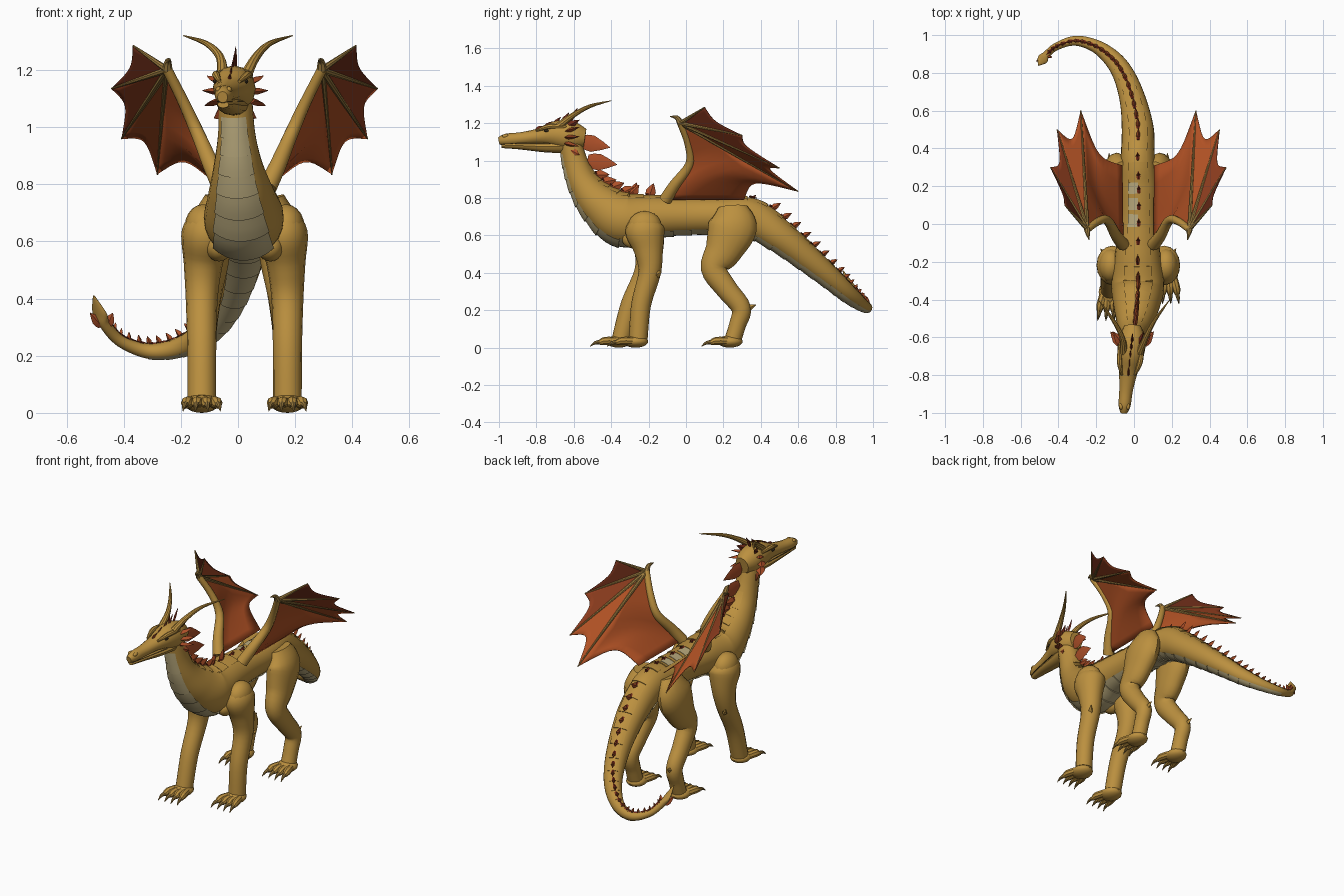
import bpy, bmesh, math
from mathutils import Vector, Matrix

default = bpy.data.objects.get("Cube")
if default:
    bpy.data.objects.remove(default)

AXIS = .023  # x of the body's middle line
COLOURS = {
    "golden_hide": (.5, .28, .05),
    "pale_belly": (.5, .41, .21),
    "olive_bone": (.33, .2, .05),
    "orange_membrane": (.44, .083, .018),
    "rust_membrane": (.27, .046, .013),
    "dark_membrane": (.13, .022, .008),
    "orange_spine": (.42, .08, .022),
    "dark_red_spine": (.17, .024, .01),
    "dark_eye": (.03, .02, .01),
}
materials, meshes = {}, {}
for label, rgb in COLOURS.items():
    material = bpy.data.materials.new(label)
    material.use_nodes = True
    material.diffuse_color = (*rgb, 1)
    material.node_tree.nodes["Principled BSDF"].inputs["Base Color"].default_value = (*rgb, 1)
    materials[label] = material


def part(name, colour="golden_hide"):
    """Mesh under construction for one named part."""
    if name not in meshes:
        meshes[name] = (bmesh.new(), colour)
    return meshes[name][0]


def smooth_path(rows, steps):
    """Catmull-Rom interpolation of rows of numbers."""
    rows = [Vector(r) for r in rows]
    out = []
    for i in range(len(rows) - 1):
        b, c = rows[i], rows[i + 1]
        a, d = rows[max(i - 1, 0)], rows[min(i + 2, len(rows) - 1)]
        for k in range(steps):
            t = k / steps
            out.append(b + (c - a) * (t / 2) + (a * 2 - b * 5 + c * 4 - d) * (t * t / 2)
                       + (b * 3 - a - c * 3 + d) * (t ** 3 / 2))
    return out + [rows[-1]]


def frames(rows, steps=4, ref=None):
    """Point, side axis, up axis, half width and half height along a path."""
    rows = [tuple(r) if len(r) == 5 else (*r, r[-1]) for r in rows]
    path = smooth_path(rows, steps)
    points = [Vector(r[:3]) for r in path]
    result = []
    for i, row in enumerate(path):
        t = (points[min(i + 1, len(path) - 1)] - points[max(i - 1, 0)]).normalized()
        side = t.cross(Vector((0, 0, 1))) if ref is None else ref - t * ref.dot(t)
        side.normalize()
        result.append((points[i], side, side.cross(t), row[3], row[4]))
    return result


def rim(frame, angle, lift=1):
    p, side, up, w, h = frame
    a = math.radians(angle)
    return p + (side * w * math.cos(a) + up * h * math.sin(a)) * lift


def skin(bm, rings, closed=True):
    rings = [[bm.verts.new(v) for v in ring] for ring in rings]
    n = len(rings[0])
    for a, b in zip(rings, rings[1:]):
        for j in range(n if closed else n - 1):
            bm.faces.new((a[j], a[(j + 1) % n], b[(j + 1) % n], b[j]))
    if closed:
        bm.faces.new(rings[0])
        bm.faces.new(rings[-1])


def tube(bm, path, sides=14):
    skin(bm, [[rim(f, 360 * j / sides) for j in range(sides)] for f in path])


X, Z = Vector((1, 0, 0)), Vector((0, 0, 1))


def limb(bm, rows, sides=14, steps=4, ref=X):
    tube(bm, frames(rows, steps, ref), sides)


def blade(bm, base, tip, ref, wide, thin):
    """Flat leaf-shaped spike."""
    base, tip = Vector(base), Vector(tip)
    middle = base.lerp(tip, .4)
    limb(bm, [(*base, thin, wide * .7), (*middle, thin, wide), (*tip, .001, .001)], 4, 2, ref)


def ball(bm, centre, size):
    matrix = Matrix.Translation(centre) @ Matrix.Diagonal((*size, 1))
    bmesh.ops.create_uvsphere(bm, u_segments=16, v_segments=10, radius=1, matrix=matrix)


# Neck, trunk and curling tail in one sweep
trunk = frames([
    (-.01, -.62, 1.1, .06, .06), (-.005, -.59, .98, .065, .07), (0, -.545, .87, .085, .085),
    (.01, -.46, .765, .115, .115), (.02, -.33, .683, .14, .143), (.02, -.16, .7, .12, .112),
    (.025, .03, .703, .1, .097), (.025, .2, .703, .1, .097), (.02, .35, .692, .09, .102),
    (.02, .5, .595, .085, .086), (-.005, .65, .475, .07, .071), (-.05, .78, .365, .058, .058),
    (-.11, .87, .285, .048, .048), (-.2, .94, .23, .035, .035), (-.31, .97, .215, .026, .026),
    (-.41, .94, .25, .02, .02), (-.465, .895, .31, .02, .02), (-.485, .87, .35, .028, .012),
    (-.505, .84, .41, .003, .003)], 8)
tube(part("body"), trunk, 24)


def plates(name, colour, first, last, start, end, lift):
    """Overlapping scales, each rising towards the tail."""
    angles = [start + (end - start) * j / 8 for j in range(9)]
    for i in range(first, last, 4):
        rows = [(i + k, lift + .014 * k) for k in range(5)] + [(i + 4, .97)]
        skin(part(name, colour), [[rim(trunk[k], a, s) for a in angles] for k, s in rows], False)


plates("belly_plates", "pale_belly", 4, 112, 225, 315, 1.02)
plates("back_plates", "golden_hide", 10, 118, 58, 122, 1.02)
plates("saddle_patch", "pale_belly", 45, 57, 92, 122, 1.035)

# Row of spines from the nape to the tail tip
i = 1
while i < 130:
    frame = trunk[i]
    up, along = frame[2], frame[2].cross(frame[1])
    if i < 14:
        size, gap, broad = .165, 7, .27
    elif i < 42:
        size, gap, broad = .075, 4, .36
    elif i < 64:
        size, gap, broad = .03, 4, .3
    else:
        size, gap, broad = .062 * (1 - (i - 64) / 95), 3, .28
    root = rim(frame, 90, .97)
    flat = 42 <= i < 64
    row = part("back_marks", "dark_red_spine") if flat else part("back_spines", "orange_spine")
    blade(row, root, root + up * size * .88 + along * size * .42, frame[1], size * broad, .01)
    if i > 14:
        mark = rim(frame, 90, 1.08)
        blade(part("back_marks", "dark_red_spine"), mark - along * .02, mark + along * .024, up, .01, .005)
    i += gap

# Head with separate jaws
limb(part("head"), [
    (-.008, -.54, 1.12, .045, .05), (-.01, -.61, 1.13, .072, .08), (-.018, -.69, 1.14, .07, .074),
    (-.03, -.78, 1.13, .05, .044), (-.042, -.88, 1.118, .036, .034), (-.05, -.96, 1.112, .032, .032),
    (-.054, -1, 1.105, .018, .02)], 12, 4, -X)
limb(part("lower_jaw"), [
    (-.01, -.6, 1.08, .055, .04), (-.025, -.74, 1.075, .046, .032),
    (-.042, -.89, 1.08, .033, .02), (-.052, -.985, 1.079, .02, .012)], 12, 4, -X)
limb(part("mouth_line", "dark_eye"), [
    (-.022, -.72, 1.09, .046, .002), (-.042, -.88, 1.09, .034, .002),
    (-.052, -.985, 1.088, .02, .002)], 8, 2, -X)
for k in range(5):
    y = -.8 + k * .045
    z = 1.165 + k * .012
    blade(part("crown_spines", "dark_red_spine"), (-.03 + k * .005, y, z),
          (-.028 + k * .005, y + .04, z + .02 + k * .012), X, .012, .006)

for s in (-1, 1):
    # Horns, brows, eyes, nostrils and cheek fins
    limb(part("horns"), [(-.012 + s * .042, -.68, 1.185, .021), (s * .063, -.6, 1.245, .015),
                         (s * .11, -.51, 1.292, .01), (s * .19, -.4, 1.32, .002)], 10)
    limb(part("brows"), [(-.03 + s * .035, -.8, 1.16, .006), (-.022 + s * .055, -.73, 1.183, .014),
                         (-.015 + s * .06, -.64, 1.18, .008)], 8)
    ball(part("eyes", "dark_eye"), (-.026 + s * .055, -.745, 1.16), (.007, .015, .007))
    ball(part("nostrils"), (-.05 + s * .018, -.965, 1.131), (.011, .018, .011))
    for k in range(5):
        a = math.radians(-50 + k * 27)
        root = Vector((-.01 + s * .06 * math.cos(a), -.64, 1.12 + .07 * math.sin(a)))
        tip = root + Vector((s * .055 * math.cos(a), .07, .045 * math.sin(a)))
        colour = "orange_spine" if k < 4 else "dark_red_spine"
        blade(part("cheek_fins_" + colour, colour), root, tip, Z if 0 < k < 4 else X,
              .028 - k * .002, .011)

    # Legs: the model's right front leg steps forward
    def across(offset):
        return AXIS + s * offset

    reach = -.1 if s < 0 else 0
    front = [(.12, -.22, .7, .05, .06), (.135, -.22, .63, .085, .105), (.145, -.2, .52, .068, .078),
             (.15, -.195, .4, .056, .06), (.15, -.24, .23, .051, .053), (.15, -.255, .05, .05, .05)]
    front = [(across(x), y + reach * max(0, 1 - z / .52), z, w, h) for x, y, z, w, h in front]
    hind = [(.09, .25, .75, .05, .08), (.115, .25, .65, .075, .13), (.125, .2, .52, .068, .1),
            (.135, .15, .42, .056, .07), (.145, .22, .31, .05, .058), (.15, .295, .21, .046, .052),
            (.15, .275, .12, .044, .045), (.15, .25, .04, .045, .045)]
    hind = [(across(x), *rest) for x, *rest in hind]
    limb(part("front_legs"), front, 16, 5)
    limb(part("hind_legs"), hind, 16, 5)
    ball(part("shoulders"), (across(.145), -.22, .65), (.065, .09, .08))
    ball(part("chest_muscles"), (across(.09), -.28, .58), (.047, .062, .05))
    blade(part("hock_spurs"), (across(.15), .31, .2), (across(.155), .375, .23), X, .018, .014)
    blade(part("elbow_spurs"), (across(.17), -.17, .38), (across(.2), -.13, .41), X, .02, .014)
    for x, y in ((front[-1][0], front[-1][1]), (hind[-1][0], hind[-1][1])):
        ball(part("feet"), (x, y - .015, .033), (.06, .068, .033))
        for k in range(4):
            fan = (k - 1.5) * .03
            knuckle = (x + fan * 1.15, y - .09, .036)
            limb(part("toes"), [(x + fan * .8, y - .03, .036, .021), (*knuckle, .021),
                                (x + fan * 1.25, y - .12, .025, .012)], 8, 3)
            limb(part("claws", "olive_bone"), [(x + fan * 1.2, y - .105, .03, .013),
                 (x + fan * 1.35, y - .14, .026, .009), (x + fan * 1.45, y - .168, .006, .001)], 8, 3)

    # Wings: arm, thumb claw, four fingers and stretched panels
    def at(x, y, z):
        return Vector((across(x), y, z))

    wrist, elbow, shoulder = at(.27, -.03, 1.2), at(.165, .02, .98), at(.08, -.11, .79)
    tips = [at(.39, .1, 1.285), at(.465, .3, 1.135), at(.43, .5, .96), at(.305, .6, .835)]
    limb(part("wing_arms"), [(*shoulder, .034), (*at(.118, -.06, .87), .03), (*elbow, .024),
                             (*at(.215, .012, 1.09), .02), (*wrist, .018)], 12)
    limb(part("thumb_claws", "olive_bone"), [(*wrist, .018), (*at(.268, -.05, 1.23), .012),
                                             (*at(.26, -.085, 1.235), .002)], 8)
    for tip in tips:
        limb(part("wing_fingers", "olive_bone"), [(*wrist, .012), (*wrist.lerp(tip, .5), .008),
                                                  (*tip, .003)], 8, 2)

    def finger(tip):
        return lambda f: wrist.lerp(tip, f)

    def inner_edge(f):
        if f < .4:
            return wrist.lerp(elbow, f / .4)
        if f < .6:
            return elbow.lerp(shoulder, (f - .4) / .2)
        return shoulder.lerp(at(.085, .31, .79), (f - .6) / .4)

    rails = [finger(tip) for tip in tips] + [inner_edge]
    shades = ["dark_membrane", "rust_membrane", "orange_membrane", "orange_membrane"]
    for k, colour in enumerate(shades):
        grid = []
        for r in range(11):
            f = .02 + .98 * r / 10
            line = []
            for j in range(11):
                p = rails[k](f).lerp(rails[k + 1](f), j / 10)
                line.append(p.lerp(wrist, .17 * f * math.sin(math.pi * j / 10)))
            grid.append(line)
        skin(part(f"wing_panel_{k + 1}_{'right' if s < 0 else 'left'}", colour), grid, False)

    # Fins beside the tail tip
    blade(part("tail_tip_fins", "orange_spine"), (-.468 + s * .01, .89, .305),
          (-.478 + s * .04, .87 + s * .01, .35), Vector((0, 1, 0)), .018, .008)

# Turn every part into an object
for name, (bm, colour) in meshes.items():
    bmesh.ops.recalc_face_normals(bm, faces=bm.faces)
    mesh = bpy.data.meshes.new(name)
    bm.to_mesh(mesh)
    bm.free()
    mesh.materials.append(materials[colour])
    mesh.polygons.foreach_set("use_smooth", [True] * len(mesh.polygons))
    mesh.set_sharp_from_angle(angle=math.radians(35))
    obj = bpy.data.objects.new(name, mesh)
    bpy.context.scene.collection.objects.link(obj)
    if name.startswith("wing_panel"):
        sheet = obj.modifiers.new("thickness", "SOLIDIFY")
        sheet.thickness, sheet.offset = .004, 0
